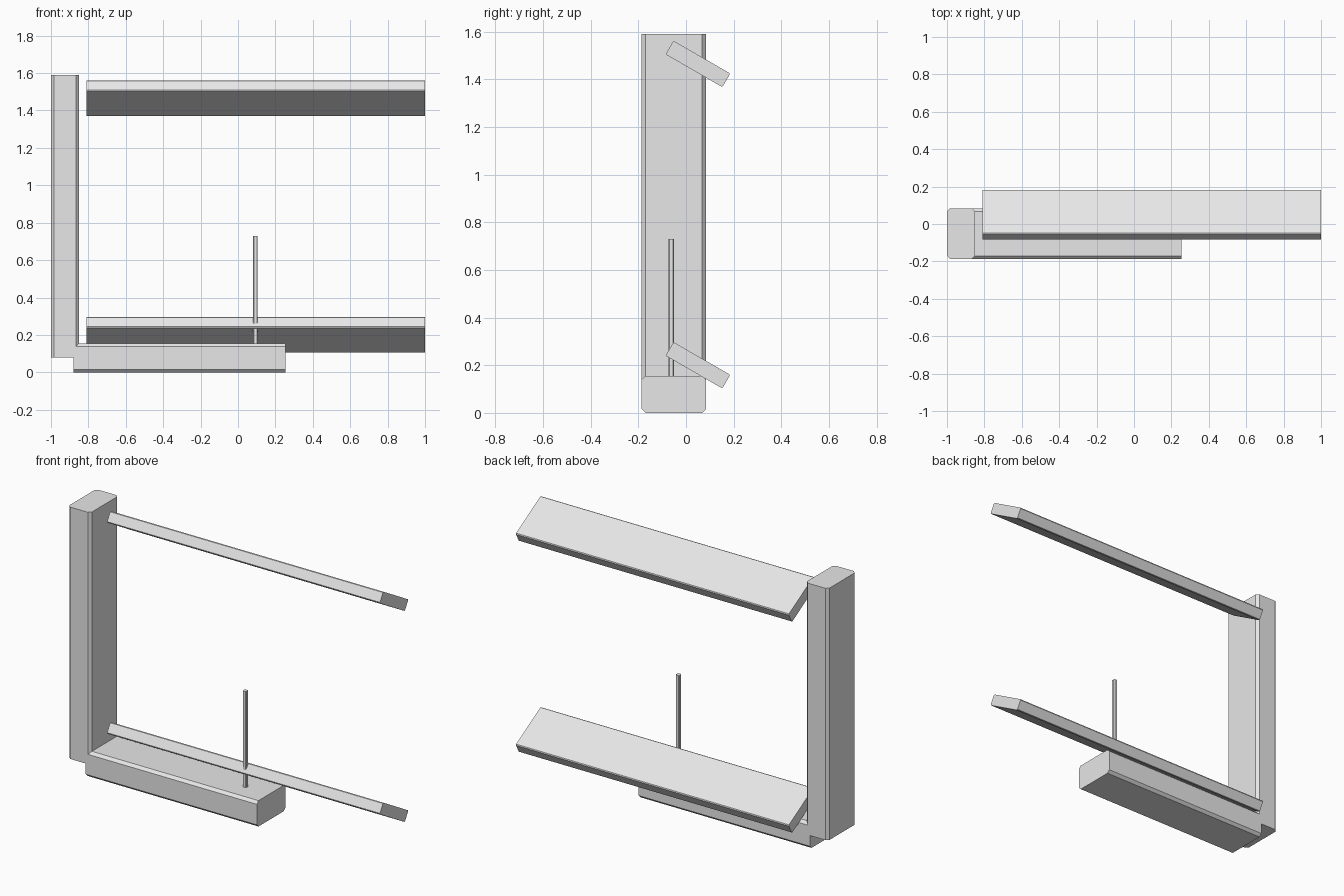
import bpy
import bmesh
import math
from mathutils import Matrix

default = bpy.data.objects.get("Cube")
if default:
    bpy.data.objects.remove(default, do_unlink=True)

# Single plain grey for every part
grey = bpy.data.materials.new("light_grey")
grey.use_nodes = True
grey.diffuse_color = (0.8, 0.8, 0.8, 1)
grey.node_tree.nodes["Principled BSDF"].inputs["Base Color"].default_value = (0.8, 0.8, 0.8, 1)


def beam(name, size, centre, axis, chamfer, tilt=0):
    """Box whose four edges along one axis are chamfered, tilted about x."""
    bm = bmesh.new()
    bmesh.ops.create_cube(bm, size=1)
    bmesh.ops.scale(bm, vec=size, verts=bm.verts)
    edges = [e for e in bm.edges
             if abs((e.verts[0].co - e.verts[1].co).normalized()[axis]) > 0.9]
    bmesh.ops.bevel(bm, geom=edges, offset=chamfer, segments=1,
                    affect='EDGES', profile=0.5)
    bm.transform(Matrix.Rotation(math.radians(tilt), 4, 'X'))
    mesh = bpy.data.meshes.new(name)
    bm.to_mesh(mesh)
    bm.free()
    mesh.materials.append(grey)
    obj = bpy.data.objects.new(name, mesh)
    obj.location = centre
    bpy.context.collection.objects.link(obj)
    return obj


X, Z = 0, 2

# Upright post and foot, overlapping at the corner
beam("post", (0.15, 0.27, 1.51), (-0.925, -0.051, 0.835), Z, 0.016)
beam("base", (1.135, 0.27, 0.155), (-0.3125, -0.051, 0.0775), X, 0.016)

# Two tilted slats, sloping down to the back
for name, height in (("lower_slat", 0.2), ("upper_slat", 1.465)):
    beam(name, (1.81, 0.275, 0.066), (0.095, 0.05, height), X, 0.005, -30)

# Thin rod rising from the base through the lower slat
beam("rod", (0.025, 0.025, 0.59), (0.093, -0.062, 0.435), Z, 0.005)
